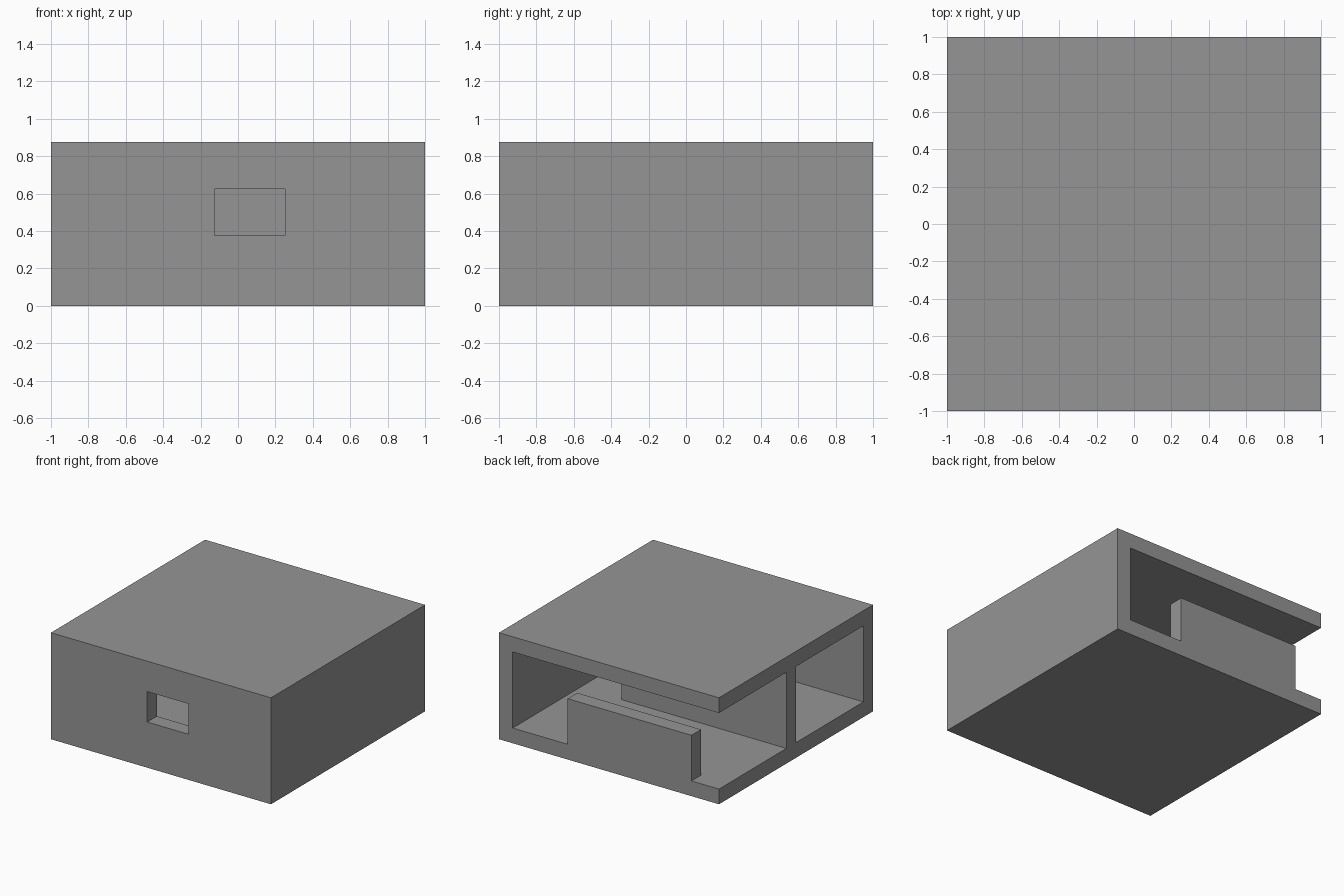
import bpy
import bmesh
from mathutils import Vector

default = bpy.data.objects.get("Cube")
if default:
    bpy.data.objects.remove(default, do_unlink=True)

HEIGHT = 0.875
WALL = 0.125
INNER = 1 - WALL          # inside face of the outer walls
FLOOR, CEILING = WALL, HEIGHT - WALL
OUT = 1.2                 # beyond the shell, for open sides

grey = bpy.data.materials.new("plain grey")
grey.use_nodes = True
grey.diffuse_color = (0.3, 0.3, 0.3, 1)
grey.node_tree.nodes["Principled BSDF"].inputs["Base Color"].default_value = (0.3, 0.3, 0.3, 1)


def box(name, x, y, z):
    """Box object spanning the given (low, high) ranges."""
    low, high = (Vector(corner) for corner in zip(x, y, z))
    bm = bmesh.new()
    bmesh.ops.create_cube(bm, size=1)
    for v in bm.verts:
        v.co = (low + high) / 2 + v.co * (high - low)
    mesh = bpy.data.meshes.new(name)
    bm.to_mesh(mesh)
    bm.free()
    obj = bpy.data.objects.new(name, mesh)
    bpy.context.collection.objects.link(obj)
    return obj


shell = box("house_shell", (-1, 1), (-1, 1), (0, HEIGHT))
shell.data.materials.append(grey)

room = (FLOOR, CEILING)
cutters = [
    # two rooms, both open on the right side
    box("front_room", (-OUT, INNER), (-INNER, 0), room),
    box("back_room", (-OUT, INNER), (WALL, INNER), room),
    # gap at the end of the dividing wall
    box("passage", (0.5, INNER), (-WALL, 2 * WALL), room),
    # back openings, which leave a low wall standing
    box("opening_over_low_wall", (-OUT, INNER), (0.75, OUT), (0.5, CEILING)),
    box("opening_left", (0.375, INNER), (0.75, OUT), room),
    box("opening_right", (-OUT, -0.75), (0.75, OUT), room),
    # front window
    box("window", (-0.125, 0.25), (-OUT, -0.75), (0.375, 0.625)),
]
for cutter in cutters:
    cutter.hide_render = True
    cut = shell.modifiers.new(cutter.name, "BOOLEAN")
    cut.operation = "DIFFERENCE"
    cut.solver = "EXACT"
    cut.object = cutter

# Bake the cuts and tidy the flat faces
depsgraph = bpy.context.evaluated_depsgraph_get()
baked = bpy.data.meshes.new_from_object(shell.evaluated_get(depsgraph))
shell.modifiers.clear()
shell.data = baked
for cutter in cutters:
    bpy.data.objects.remove(cutter, do_unlink=True)

bm = bmesh.new()
bm.from_mesh(baked)
bmesh.ops.remove_doubles(bm, verts=bm.verts, dist=0.0005)
bmesh.ops.dissolve_limit(bm, angle_limit=0.01, verts=bm.verts, edges=bm.edges)
for face in bm.faces:
    face.material_index = 0
    face.smooth = False
bm.to_mesh(baked)
bm.free()
baked.materials.clear()
baked.materials.append(grey)
